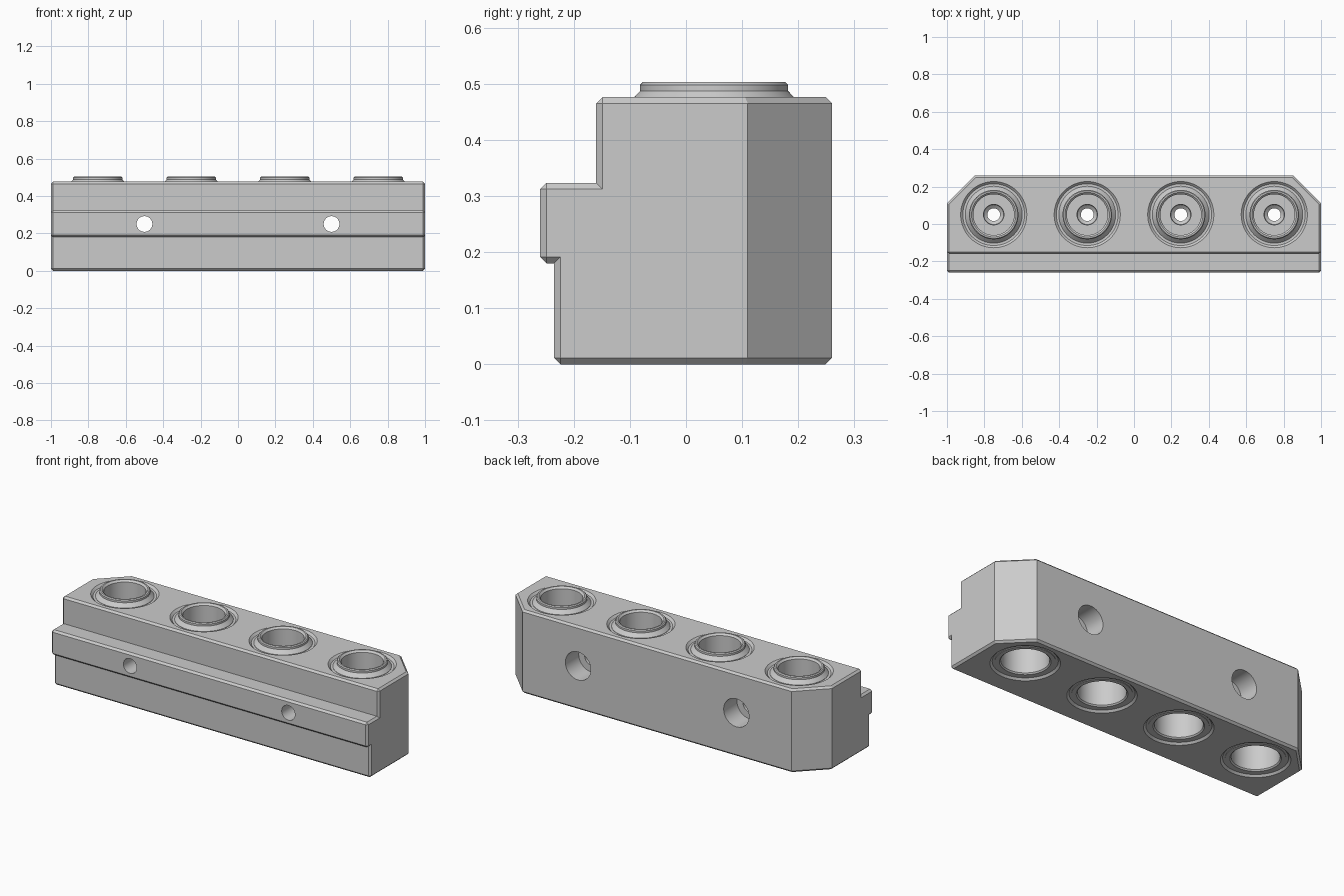
import bpy, bmesh, math
from mathutils import Matrix, Vector

cube = bpy.data.objects.get("Cube")
if cube:
    bpy.data.objects.remove(cube)

metal = bpy.data.materials.new("light grey metal")
metal.use_nodes = True
metal.diffuse_color = (0.6, 0.6, 0.6, 1)
metal.node_tree.nodes["Principled BSDF"].inputs["Base Color"].default_value = (0.6, 0.6, 0.6, 1)


def finish(name, bm):
    bmesh.ops.recalc_face_normals(bm, faces=bm.faces)
    mesh = bpy.data.meshes.new(name)
    bm.to_mesh(mesh)
    bm.free()
    mesh.materials.append(metal)
    obj = bpy.data.objects.new(name, mesh)
    bpy.context.collection.objects.link(obj)
    return obj


def activate(obj):
    bpy.ops.object.select_all(action='DESELECT')
    obj.select_set(True)
    bpy.context.view_layer.objects.active = obj


def lathe(name, profile, matrix, closed=False, steps=64):
    """Revolve (radius, height) points about z, then place the result."""
    bm = bmesh.new()
    rings = [[bm.verts.new((r * math.cos(math.tau * i / steps),
                            r * math.sin(math.tau * i / steps), z))
              for i in range(steps)] for r, z in profile]
    pairs = list(zip(rings, rings[1:]))
    if closed:
        pairs.append((rings[-1], rings[0]))
    else:
        bm.faces.new(rings[0])
        bm.faces.new(rings[-1])
    for a, b in pairs:
        for i in range(steps):
            j = (i + 1) % steps
            bm.faces.new((a[i], a[j], b[j], b[i]))
    bm.transform(matrix)
    return finish(name, bm)


def cut(target, cutter):
    activate(target)
    mod = target.modifiers.new("cut", 'BOOLEAN')
    mod.operation = 'DIFFERENCE'
    mod.solver = 'EXACT'
    mod.object = cutter
    bpy.ops.object.modifier_apply(modifier=mod.name)
    bpy.data.objects.remove(cutter)


# Block: stepped side profile swept along x
side = [(-0.235, 0), (-0.235, 0.18), (-0.26, 0.18), (-0.26, 0.323),
        (-0.16, 0.323), (-0.16, 0.476), (0.26, 0.476), (0.26, 0)]
bm = bmesh.new()
face = bm.faces.new([bm.verts.new((-1, y, z)) for y, z in side])
ext = bmesh.ops.extrude_face_region(bm, geom=[face])
moved = [v for v in ext["geom"] if isinstance(v, bmesh.types.BMVert)]
bmesh.ops.translate(bm, verts=moved, vec=(2, 0, 0))
bmesh.ops.recalc_face_normals(bm, faces=bm.faces)

# Clipped back corners
for s in (-1, 1):
    geom = bm.verts[:] + bm.edges[:] + bm.faces[:]
    res = bmesh.ops.bisect_plane(bm, geom=geom, plane_co=(s, 0.11, 0),
                                 plane_no=Vector((s, 1, 0)), clear_outer=True)
    rim = [e for e in res["geom_cut"] if isinstance(e, bmesh.types.BMEdge)]
    bmesh.ops.edgeloop_fill(bm, edges=rim)
bmesh.ops.recalc_face_normals(bm, faces=bm.faces)

# Fine chamfer on the square outer edges
sharp = [e for e in bm.edges if e.is_convex and e.calc_face_angle(0) > 1.2]
bmesh.ops.bevel(bm, geom=sharp, offset=0.011, segments=1, profile=0.5,
                affect='EDGES', clamp_overlap=True)
block = finish("block", bm)

# Bushing seats, open at both ends with chamfered rims
seat = [(0.186, -0.01), (0.165, 0.011), (0.15, 0.011), (0.15, 0.464),
        (0.165, 0.464), (0.187, 0.486)]
centres = (-0.75, -0.25, 0.25, 0.75)
for x in centres:
    cut(block, lathe("seat_cutter", seat, Matrix.Translation((x, 0.05, 0))))

# Counterbored screw holes running front to back
screw = [(0.042, -0.4), (0.042, 0.14), (0.08, 0.14), (0.08, 0.4)]
for x in (-0.5, 0.5):
    place = Matrix.Translation((x, 0, 0.25)) @ Matrix.Rotation(-math.pi / 2, 4, 'X')
    cut(block, lathe("screw_cutter", screw, place))

# Bushings: raised lip, cup above and below a pierced web
bushing = [(0.152, 0.008), (0.152, 0.466), (0.132, 0.487), (0.132, 0.498),
           (0.127, 0.503), (0.119, 0.503), (0.109, 0.493), (0.109, 0.3),
           (0.055, 0.3), (0.053, 0.28), (0.034, 0.265), (0.034, 0.22),
           (0.122, 0.22), (0.122, 0.015), (0.129, 0.008)]
parts = [block]
for n, x in enumerate(centres, 1):
    parts.append(lathe(f"bushing_{n}", bushing,
                       Matrix.Translation((x, 0.05, 0)), closed=True))

for obj in parts:
    activate(obj)
    bpy.ops.object.shade_smooth_by_angle(angle=math.radians(25))
